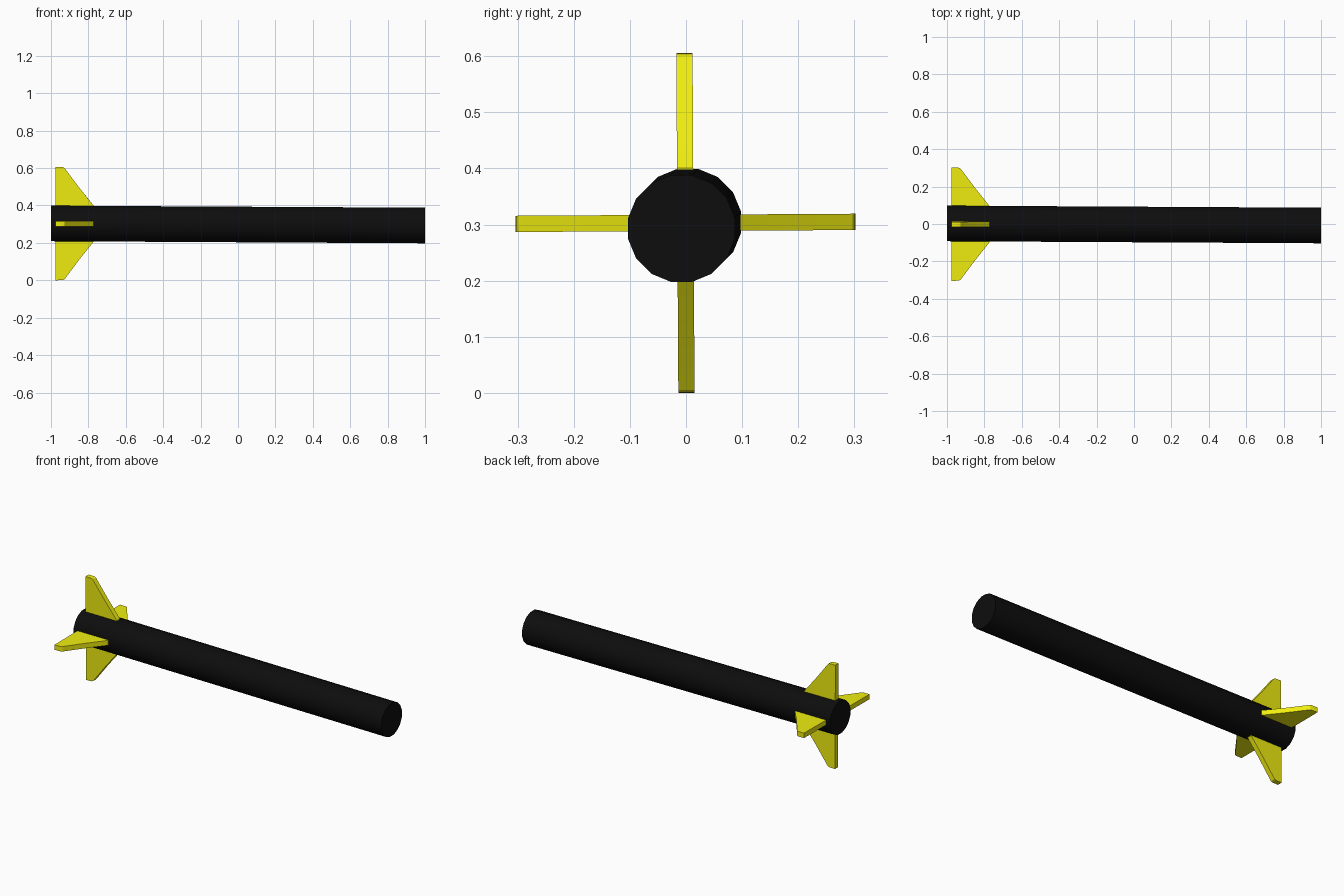
import bpy, bmesh
from math import pi
from mathutils import Matrix, Vector

if "Cube" in bpy.data.objects:
    bpy.data.objects.remove(bpy.data.objects["Cube"])


def material(name, rgb):
    m = bpy.data.materials.new(name)
    m.diffuse_color = (*rgb, 1)
    m.use_nodes = True
    m.node_tree.nodes["Principled BSDF"].inputs["Base Color"].default_value = m.diffuse_color
    return m


black = material("black", (0.004, 0.004, 0.004))
yellow = material("yellow", (0.87, 0.85, 0.005))


def make(name, bm, mat):
    bmesh.ops.recalc_face_normals(bm, faces=bm.faces)
    me = bpy.data.meshes.new(name)
    bm.to_mesh(me)
    bm.free()
    me.materials.append(mat)
    ob = bpy.data.objects.new(name, me)
    bpy.context.collection.objects.link(ob)
    bpy.ops.object.select_all(action='DESELECT')
    ob.select_set(True)
    bpy.context.view_layer.objects.active = ob
    bpy.ops.object.shade_smooth_by_angle(angle=pi / 6)
    return ob


# Body tube, drifting slightly down and sideways towards the nose
tail, nose = Vector((-1, 0.003, 0.304)), Vector((1, -0.008, 0.293))
bm = bmesh.new()
bmesh.ops.create_cone(bm, cap_ends=True, segments=16, radius1=0.097,
                      radius2=0.097, depth=2,
                      matrix=Matrix.Rotation(pi / 2, 4, 'Y') @ Matrix.Rotation(pi / 16, 4, 'Z'))
for v in bm.verts:
    v.co += tail.lerp(nose, (v.co.x + 1) / 2)
    v.co.x = 1 if v.co.x > 0 else -1
make("body", bm, black)

# Four swept tail fins: profile is (x, distance from the axis)
profile = [(-0.975, 0.05), (-0.773, 0.05), (-0.773, 0.098), (-0.847, 0.19),
           (-0.928, 0.298), (-0.938, 0.302), (-0.975, 0.303), (-0.975, 0.19)]
for i, side in enumerate(("top", "left", "bottom", "right")):
    bm = bmesh.new()
    face = bm.faces.new([bm.verts.new((x, -0.0145, r)) for x, r in profile])
    ext = bmesh.ops.extrude_face_region(bm, geom=[face])
    bmesh.ops.translate(bm, vec=(0, 0.029, 0),
                        verts=[g for g in ext["geom"] if isinstance(g, bmesh.types.BMVert)])
    bm.transform(Matrix.Translation((0, -0.001, 0.303))
                 @ Matrix.Rotation(i * pi / 2 + 0.006, 4, 'X'))
    make(side + "_fin", bm, yellow)
